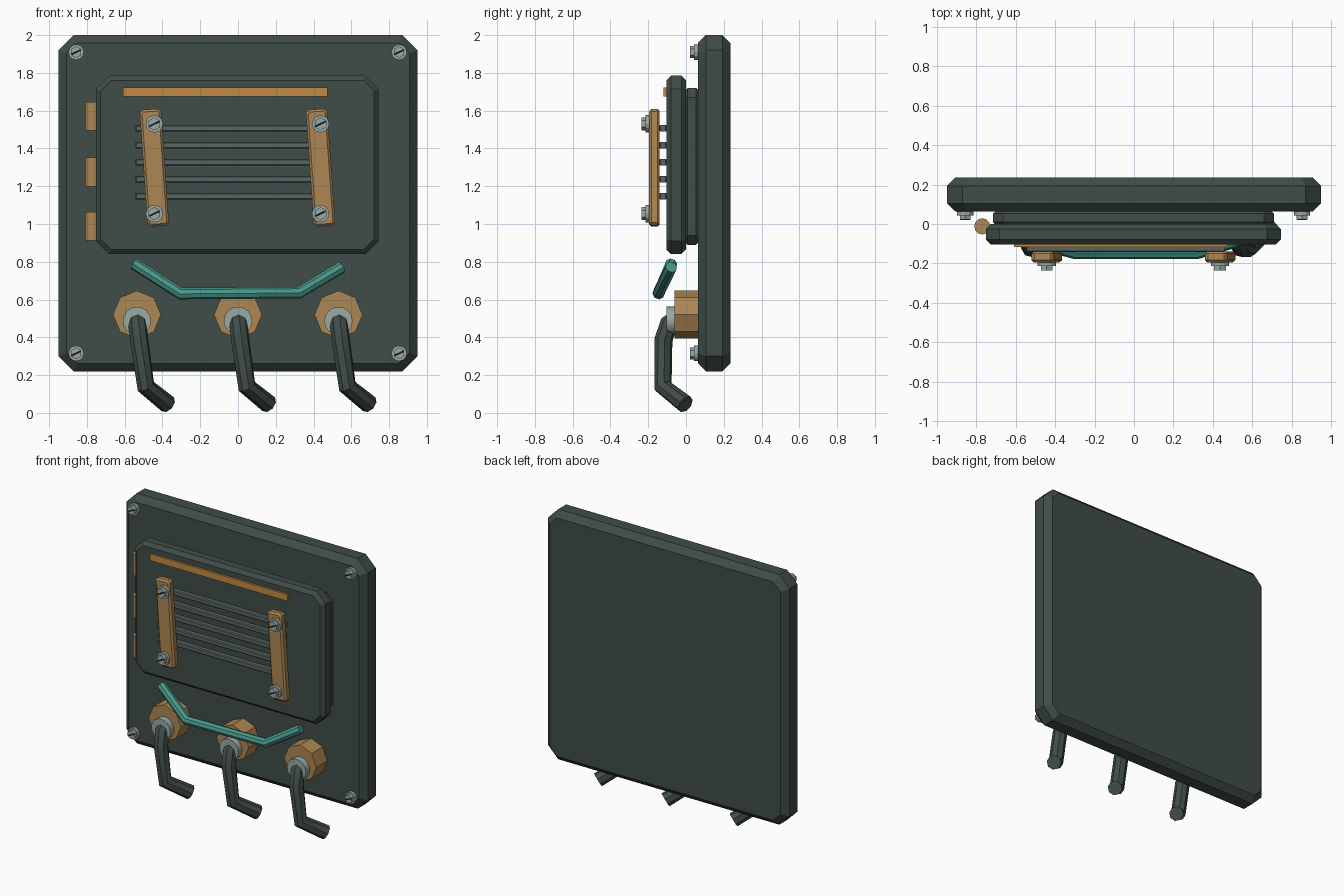
import bpy, bmesh, math
from mathutils import Matrix, Vector

if "Cube" in bpy.data.objects:
    bpy.data.objects.remove(bpy.data.objects["Cube"], do_unlink=True)


def material(name, r, g, b):
    m = bpy.data.materials.new(name)
    m.use_nodes = True
    m.diffuse_color = (r, g, b, 1)
    m.node_tree.nodes["Principled BSDF"].inputs["Base Color"].default_value = (r, g, b, 1)
    return m


GREEN = material("dark green paint", 0.05, 0.073, 0.065)
BRASS = material("brass", 0.42, 0.24, 0.085)
ORANGE = material("orange strip", 0.54, 0.255, 0.055)
GREY = material("grey bars", 0.1, 0.13, 0.13)
STEEL = material("pale steel", 0.32, 0.4, 0.37)
TEAL = material("teal", 0.065, 0.31, 0.25)
BLACK = material("slot black", 0.01, 0.012, 0.012)


def finish(name, bm, mat, smooth=False):
    bmesh.ops.recalc_face_normals(bm, faces=bm.faces)
    mesh = bpy.data.meshes.new(name)
    bm.to_mesh(mesh)
    bm.free()
    mesh.materials.append(mat)
    obj = bpy.data.objects.new(name, mesh)
    bpy.context.collection.objects.link(obj)
    if smooth:
        shade(obj)
    return obj


def shade(obj):
    bpy.ops.object.select_all(action="DESELECT")
    obj.select_set(True)
    bpy.context.view_layer.objects.active = obj
    bpy.ops.object.shade_smooth_by_angle(angle=math.radians(40))


def plate(name, mat, x, y, z, corner=0, edge=0, tilt=0):
    """Box between ranges, with cut corners, chamfered rims and a tilt about y."""
    bm = bmesh.new()
    bmesh.ops.create_cube(bm, size=1)
    size = [r[1] - r[0] for r in (x, y, z)]
    centre = Vector([(r[0] + r[1]) / 2 for r in (x, y, z)])
    bmesh.ops.scale(bm, vec=size, verts=bm.verts)
    if corner:
        along = [e for e in bm.edges if abs(e.verts[0].co.y - e.verts[1].co.y) > 1e-5]
        bmesh.ops.bevel(bm, geom=along, offset=corner, segments=1, affect="EDGES")
    if edge:
        rims = [e for e in bm.edges if abs(e.verts[0].co.y - e.verts[1].co.y) < 1e-5]
        bmesh.ops.bevel(bm, geom=rims, offset=edge, segments=1, affect="EDGES")
    bm.transform(Matrix.Translation(centre) @ Matrix.Rotation(tilt, 4, "Y"))
    return finish(name, bm, mat)


def disc(name, mat, x, z, y0, y1, radius, sides, turn=0, smooth=False):
    """Cylinder whose axis runs front to back."""
    bm = bmesh.new()
    bmesh.ops.create_cone(bm, cap_ends=True, segments=sides, radius1=radius,
                          radius2=radius, depth=y1 - y0)
    bm.transform(Matrix.Translation((x, (y0 + y1) / 2, z))
                 @ Matrix.Rotation(math.pi / 2, 4, "X") @ Matrix.Rotation(turn, 4, "Z"))
    return finish(name, bm, mat, smooth)


def tube(name, mat, points, radius):
    """Round rod that follows a bent path."""
    curve = bpy.data.curves.new(name, "CURVE")
    curve.dimensions = "3D"
    curve.bevel_depth = radius
    curve.bevel_resolution = 2
    curve.use_fill_caps = True
    spline = curve.splines.new("POLY")
    spline.points.add(len(points) - 1)
    for p, co in zip(spline.points, points):
        p.co = (*co, 1)
    curve.materials.append(mat)
    obj = bpy.data.objects.new(name, curve)
    bpy.context.collection.objects.link(obj)
    bpy.ops.object.select_all(action="DESELECT")
    obj.select_set(True)
    bpy.context.view_layer.objects.active = obj
    bpy.ops.object.convert(target="MESH")
    shade(bpy.context.view_layer.objects.active)


def screw(name, x, z, back, radius):
    """Washer, hexagonal head and a dark slot, standing on the plane y = back."""
    disc(name + "_washer", STEEL, x, z, back - 0.02, back, radius, 12)
    disc(name + "_head", STEEL, x, z, back - 0.041, back - 0.02, radius * 0.76, 6)
    r = radius * 0.65
    plate(name + "_slot", BLACK, (x - r, x + r), (back - 0.042, back - 0.038),
          (z - 0.005, z + 0.005), tilt=-0.45)


# Back plate, gasket and door
plate("back_plate", GREEN, (-0.95, 0.95), (0.063, 0.235), (0.22, 2.0), 0.08, 0.042)
plate("door_gasket", GREEN, (-0.715, 0.71), (-0.003, 0.066), (0.89, 1.72), 0.05, 0.012)
plate("door", GREEN, (-0.752, 0.745), (-0.104, 0.0), (0.84, 1.785), 0.07, 0.025)
plate("label_strip", ORANGE, (-0.61, 0.473), (-0.118, -0.1), (1.675, 1.722))

# Corner screws
for x in (-0.857, 0.853):
    for z in (0.315, 1.91):
        screw("corner_screw", x, z, 0.063, 0.041)

# Hinges
for z in (0.988, 1.275, 1.57):
    bm = bmesh.new()
    bmesh.ops.create_cone(bm, cap_ends=True, segments=12, radius1=0.041,
                          radius2=0.041, depth=0.152)
    bm.transform(Matrix.Translation((-0.77, -0.012, z)))
    finish("hinge", bm, BRASS, True)

# Grille bars held by two tilted straps
for i in range(5):
    z = 1.147 + 0.09 * i
    plate("grille_bar", GREY, (-0.543, 0.46), (-0.142, -0.102),
          (z - 0.018, z + 0.018), edge=0.006)
for x in (-0.443, 0.437):
    plate("strap", BRASS, (x - 0.057, x + 0.057), (-0.195, -0.139),
          (0.988, 1.608), 0.016, 0.012, tilt=-0.07)
    for z in (1.055, 1.53):
        screw("strap_screw", x, z, -0.194, 0.046)

# Cable glands with hanging cables
for x in (-0.535, 0.0, 0.532):
    disc("gland_nut", BRASS, x, 0.52, -0.06, 0.066, 0.127, 8)
    disc("gland_collar", STEEL, x, 0.487, -0.103, -0.055, 0.075, 16, smooth=True)
    path = [(0, -0.06, 0.49), (0.003, -0.092, 0.47), (0.012, -0.12, 0.385),
            (0.047, -0.122, 0.14), (0.163, -0.003, 0.046)]
    tube("cable", GREEN, [(x + a, b, c) for a, b, c in path], 0.049)

# Bent teal handle
tube("handle", TEAL, [(-0.55, -0.078, 0.79), (-0.305, -0.145, 0.632),
                      (0.325, -0.145, 0.637), (0.55, -0.078, 0.772)], 0.032)
